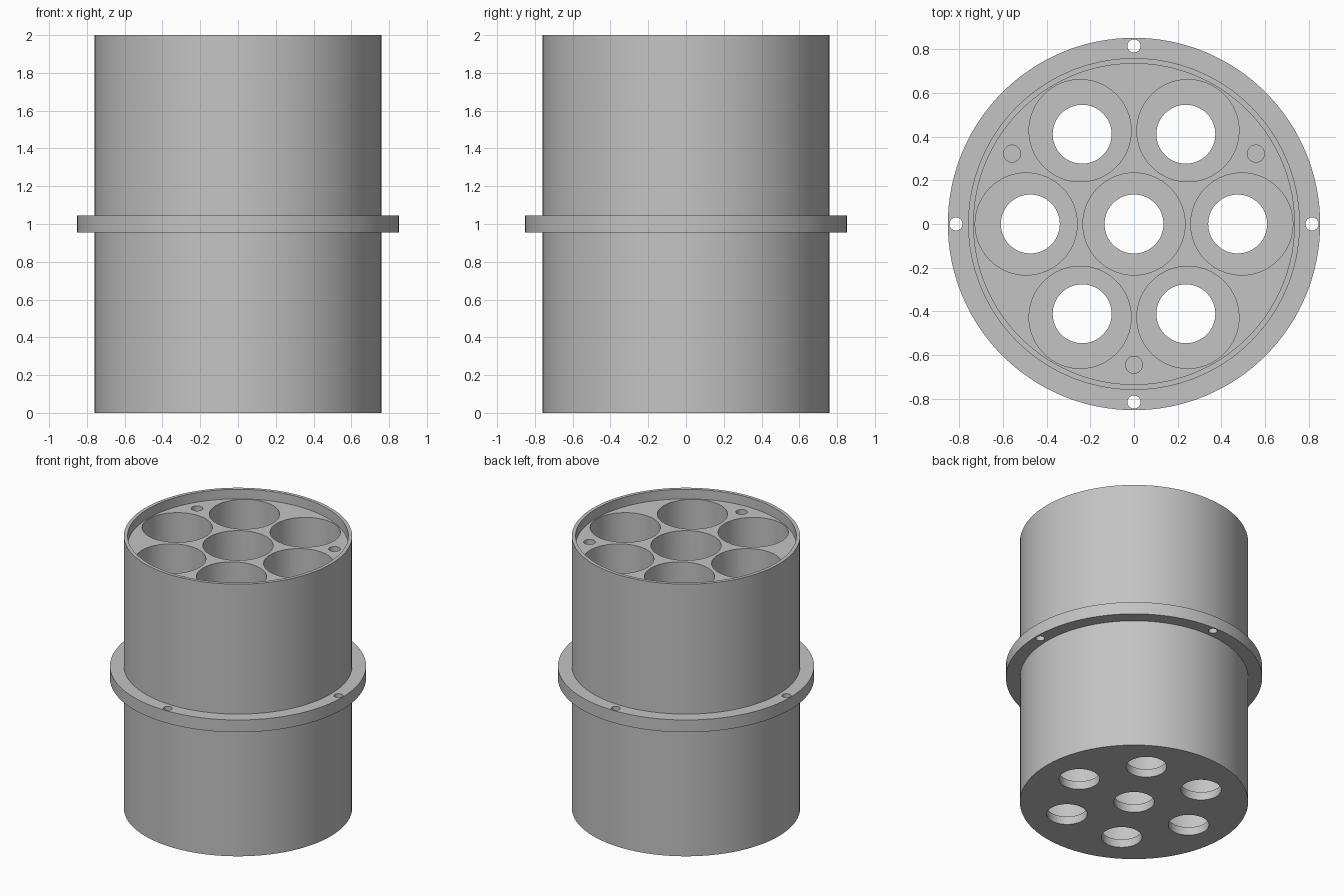
import bpy
import bmesh
from math import cos, sin, radians, tau
from mathutils import Matrix, Vector

cube = bpy.data.objects.get("Cube")
if cube:
    bpy.data.objects.remove(cube, do_unlink=True)

# One plain metal grey
GREY = (0.55, 0.55, 0.55, 1.0)
metal = bpy.data.materials.new("metal_grey")
metal.use_nodes = True
metal.diffuse_color = GREY
metal.node_tree.nodes["Principled BSDF"].inputs["Base Color"].default_value = GREY

BODY_R, FLANGE_R, RIM_R = 0.76, 0.853, 0.735
HEIGHT, DECK, FLOOR = 2.0, 1.93, 0.06
FLANGE_LOW, FLANGE_HIGH = 0.955, 1.045


def make_object(name, bm):
    bmesh.ops.recalc_face_normals(bm, faces=bm.faces)
    mesh = bpy.data.meshes.new(name)
    bm.to_mesh(mesh)
    bm.free()
    mesh.materials.append(metal)
    obj = bpy.data.objects.new(name, mesh)
    bpy.context.collection.objects.link(obj)
    return obj


def lathe(name, profile, steps=128):
    """Revolve a radius/height profile around z."""
    bm = bmesh.new()
    verts = [bm.verts.new((r, 0, z)) for r, z in profile]
    edges = [bm.edges.new(pair) for pair in zip(verts, verts[1:])]
    bmesh.ops.spin(bm, geom=verts + edges, cent=(0, 0, 0), axis=(0, 0, 1),
                   angle=tau, steps=steps, use_duplicate=False)
    bmesh.ops.remove_doubles(bm, verts=bm.verts, dist=1e-4)
    return make_object(name, bm)


def ring(radius, count, start=0):
    """Centres evenly spaced on a circle."""
    angles = [radians(start) + tau * i / count for i in range(count)]
    return [(radius * cos(a), radius * sin(a)) for a in angles]


def drill(target, name, centres, radius, low, high, segments=64):
    """Cut a set of vertical round holes between two heights."""
    bm = bmesh.new()
    for x, y in centres:
        bmesh.ops.create_cone(
            bm, cap_ends=True, segments=segments, radius1=radius, radius2=radius,
            depth=high - low, matrix=Matrix.Translation(Vector((x, y, (low + high) / 2))))
    cutter = make_object(name, bm)
    cutter.hide_render = True
    mod = target.modifiers.new(name, 'BOOLEAN')
    mod.operation = 'DIFFERENCE'
    mod.solver = 'EXACT'
    mod.object = cutter
    bpy.ops.object.modifier_apply(modifier=mod.name)
    bpy.data.objects.remove(cutter, do_unlink=True)


# Cylinder body with mid flange and raised top rim
body = lathe("flanged_housing", [
    (0, 0), (BODY_R, 0), (BODY_R, FLANGE_LOW), (FLANGE_R, FLANGE_LOW),
    (FLANGE_R, FLANGE_HIGH), (BODY_R, FLANGE_HIGH), (BODY_R, HEIGHT),
    (RIM_R, HEIGHT), (RIM_R, DECK), (0, DECK)])
bpy.ops.object.select_all(action='DESELECT')
body.select_set(True)
bpy.context.view_layer.objects.active = body

# Seven deep bores, then the smaller openings through the floor
drill(body, "bores", [(0, 0)] + ring(0.494, 6), 0.234, FLOOR, HEIGHT + 0.1)
drill(body, "floor_openings", [(0, 0)] + ring(0.475, 6), 0.135, -0.1, FLOOR + 0.1)

# Three blind screw holes in the deck
drill(body, "screw_holes", ring(0.645, 3, 30), 0.039, DECK - 0.2, HEIGHT + 0.1, 32)

# Four mounting holes through the flange
drill(body, "mounting_holes", ring(0.816, 4), 0.03, FLANGE_LOW - 0.1, FLANGE_HIGH + 0.1, 32)

bpy.ops.object.shade_smooth_by_angle(angle=radians(30))
